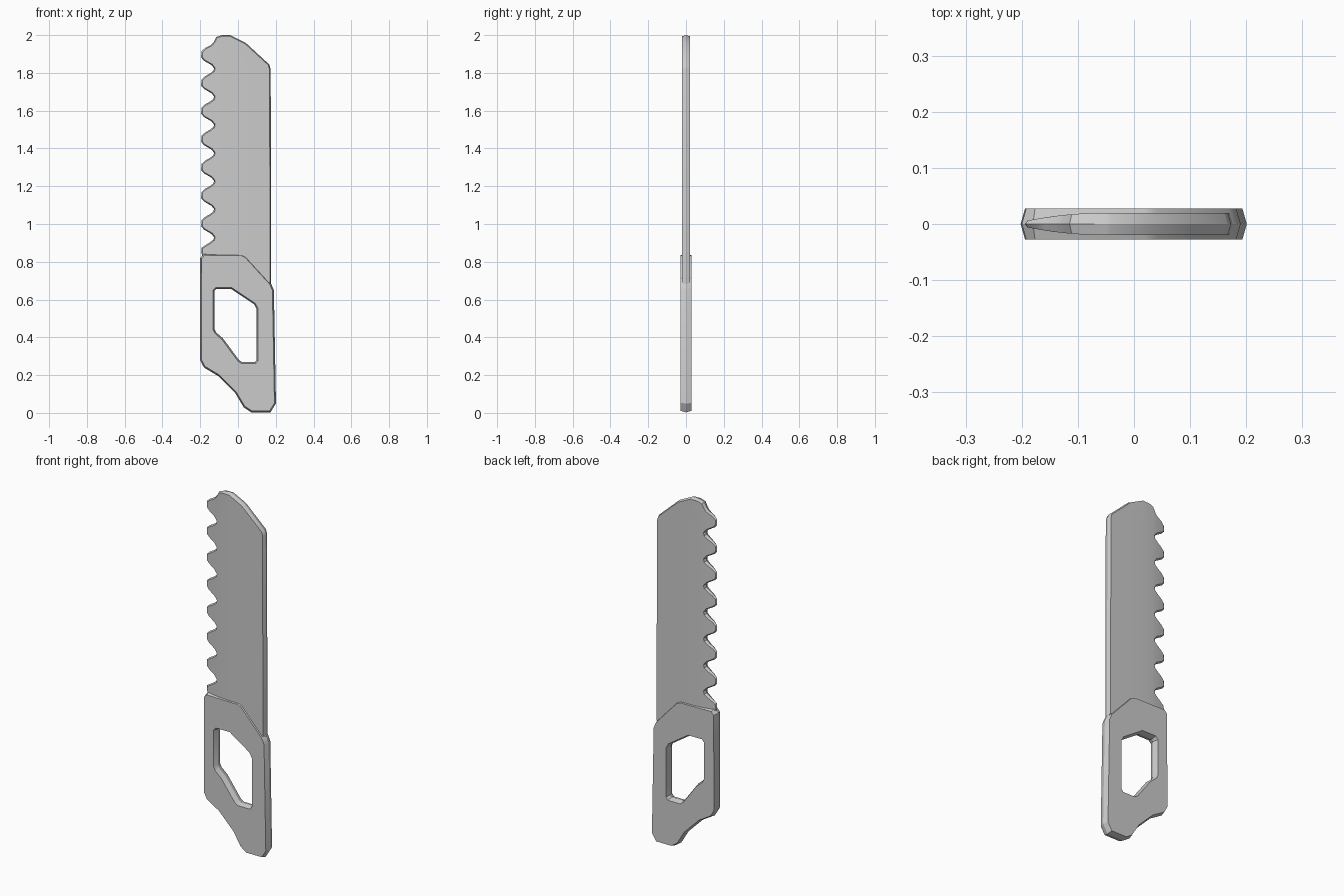
import bpy
import bmesh
from math import radians
from mathutils import Vector

cube = bpy.data.objects.get("Cube")
if cube:
    bpy.data.objects.remove(cube)

steel = bpy.data.materials.new("plain_grey")
steel.use_nodes = True
steel.diffuse_color = (0.6, 0.6, 0.6, 1)
steel.node_tree.nodes["Principled BSDF"].inputs["Base Color"].default_value = (0.6, 0.6, 0.6, 1)


def offset(points, amount):
    """Move a closed outline outward (positive) or inward (negative)."""
    pts = [Vector(p) for p in points]
    n = len(pts)
    area = sum(pts[i - 1].cross(pts[i]) for i in range(n))
    side = 1 if area > 0 else -1
    result = []
    for i, p in enumerate(pts):
        a = (p - pts[i - 1]).normalized()
        b = (pts[(i + 1) % n] - p).normalized()
        na, nb = Vector((a.y, -a.x)), Vector((b.y, -b.x))
        result.append(p + (na + nb) * side * amount / max(1 + na.dot(nb), 0.6))
    return result


def plate(outlines, half, inset):
    """Flat plate with a ridged rim; outlines after the first are holes."""
    bm = bmesh.new()
    caps = {-half: [], half: []}
    for k, outline in enumerate(outlines):
        face_line = offset(outline, -inset if k == 0 else inset)
        rings = []
        for y, line in ((-half, face_line), (0, outline), (half, face_line)):
            ring = [bm.verts.new((p[0], y, p[1])) for p in line]
            rings.append(ring)
            edges = [bm.edges.new((ring[i - 1], ring[i])) for i in range(len(ring))]
            if y:
                caps[y] += edges
        for r, s in zip(rings, rings[1:]):
            for i in range(len(r)):
                bm.faces.new((r[i - 1], r[i], s[i], s[i - 1]))
    for edges in caps.values():
        bmesh.ops.triangle_fill(bm, edges=edges, use_beauty=True)
    bmesh.ops.recalc_face_normals(bm, faces=bm.faces)
    return bm


def finish(bm, name):
    bmesh.ops.recalc_face_normals(bm, faces=bm.faces)
    mesh = bpy.data.meshes.new(name)
    bm.to_mesh(mesh)
    bm.free()
    mesh.materials.append(steel)
    obj = bpy.data.objects.new(name, mesh)
    bpy.context.collection.objects.link(obj)
    bpy.ops.object.select_all(action="DESELECT")
    obj.select_set(True)
    bpy.context.view_layer.objects.active = obj
    bpy.ops.object.shade_smooth_by_angle(angle=radians(30))


# Handle with its grip opening
grip = [(-.2, .82), (-.18, .843), (.02, .84), (.045, .827), (.175, .685), (.19, .65),
        (.201, .05), (.172, .003), (.07, .003), (.03, .03), (-.015, .105), (-.105, .195),
        (-.18, .24), (-.202, .28)]
opening = [(-.125, .645), (-.115, .655), (-.035, .655), (.085, .575), (.098, .55),
           (.098, .28), (.09, .27), (.02, .27), (.005, .28), (-.08, .395), (-.115, .425),
           (-.125, .445)]
finish(plate([grip, opening], 0.028, 0.008), "handle")

# Blade outline: rounded tip and spine, then the repeated teeth from bottom to top
tooth = [(-.15, -.105), (-.13, -.09), (-.127, -.077), (-.14, -.06), (-.18, -.037),
         (-.195, -.02), (-.194, .012), (-.175, .03)]
outline = [(-.14, 1.95), (-.128, 1.965), (-.115, 1.99), (-.085, 2), (-.04, 2), (.04, 1.96),
           (.165, 1.845), (.173, 1.82), (.176, .68), (-.17, .78), (-.195, .85), (-.192, .875)]
for i in range(7):
    outline += [(x, 1.007 + 0.149 * i + z) for x, z in tooth]
blade = plate([outline], 0.02, 0.006)

# Thin the blade toward the toothed edge
for x in (-.16, -.11, -.05, .08):
    bmesh.ops.bisect_plane(blade, geom=blade.verts[:] + blade.edges[:] + blade.faces[:],
                           plane_co=(x, 0, 0), plane_no=(1, 0, 0))
for v in blade.verts:
    t = min(max((v.co.x + 0.2) / 0.15, 0), 1)
    v.co.y *= 0.2 + 0.8 * t * (2 - t)
finish(blade, "blade")
